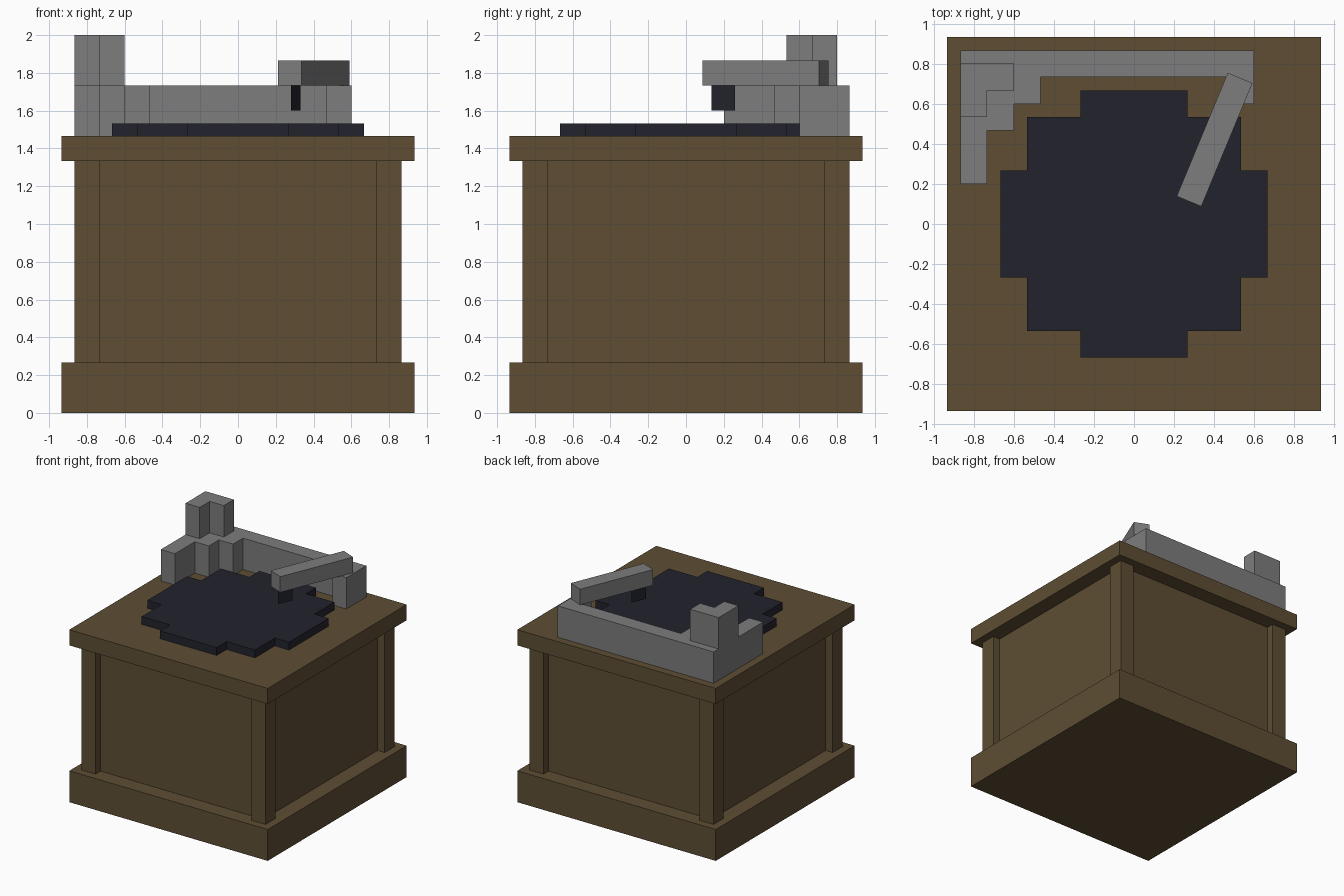
import bpy, bmesh, math
from mathutils import Matrix

if "Cube" in bpy.data.objects:
    bpy.data.objects.remove(bpy.data.objects["Cube"])

U = 1 / 15  # grid unit of the design


def material(name, rgb):
    m = bpy.data.materials.new(name)
    m.diffuse_color = (*rgb, 1)
    m.use_nodes = True
    m.node_tree.nodes["Principled BSDF"].inputs["Base Color"].default_value = m.diffuse_color
    return m


WOOD = material("brown wood", (0.112, 0.076, 0.034))
GREY = material("grey metal", (0.205, 0.205, 0.205))
DARK = material("dark vinyl", (0.016, 0.016, 0.027))


def finish(name, bm, mat):
    bmesh.ops.recalc_face_normals(bm, faces=bm.faces)
    me = bpy.data.meshes.new(name)
    bm.to_mesh(me)
    bm.free()
    me.materials.append(mat)
    ob = bpy.data.objects.new(name, me)
    bpy.context.collection.objects.link(ob)
    return ob


def prism(name, outline, z0, z1, mat):
    """Extrude a flat outline (grid units) from z0 to z1."""
    bm = bmesh.new()
    face = bm.faces.new([bm.verts.new((x * U, y * U, z0 * U)) for x, y in outline])
    top = bmesh.ops.extrude_face_region(bm, geom=[face])["geom"]
    bmesh.ops.translate(bm, vec=(0, 0, (z1 - z0) * U),
                        verts=[v for v in top if isinstance(v, bmesh.types.BMVert)])
    return finish(name, bm, mat)


def rect(x0, x1, y0, y1):
    return [(x0, y0), (x1, y0), (x1, y1), (x0, y1)]


# Cabinet: plinth, recessed body, corner posts and lid
prism("plinth", rect(-14, 14, -14, 14), 0, 4, WOOD)
prism("cabinet_body", rect(-12, 12, -12, 12), 4, 20, WOOD)
for sx in (-1, 1):
    for sy in (-1, 1):
        side = ("left" if sx < 0 else "right") + ("_front" if sy < 0 else "_back")
        prism("corner_post_" + side,
              rect(*sorted((11 * sx, 13 * sx)), *sorted((11 * sy, 13 * sy))), 4, 20, WOOD)
prism("lid", rect(-14, 14, -14, 14), 20, 22, WOOD)

# Stepped record disc, one quarter outline repeated by turning
quarter = [(10, -4), (10, 4), (8, 4), (8, 8), (4, 8)]
disc = []
for i in range(4):
    for x, y in quarter[1:]:
        for _ in range(i):
            x, y = -y, x
        disc.append((x, y))
    # the last step meets the next side
    x, y = 4, 10
    for _ in range(i):
        x, y = -y, x
    disc.append((x, y))
prism("record_disc", disc, 22, 23, DARK)

# Stepped metal bracket along the back left corner
prism("bracket", [(-13, 13), (-13, 3), (-11, 3), (-11, 7), (-9, 7), (-9, 9), (-7, 9),
                  (-7, 11), (7, 11), (7, 9), (9, 9), (9, 13)], 22, 26, GREY)
prism("bracket_tower", [(-13, 12), (-13, 8), (-11, 8), (-11, 10), (-9, 10), (-9, 12)],
      26, 30, GREY)

# Tone arm, swung toward the disc
arm = prism("tone_arm", rect(-1, 1, -5, 5), 26, 28, GREY)
arm.matrix_world = Matrix.Translation((0.402, 0.421, 0)) @ Matrix.Rotation(math.radians(-22.5), 4, "Z")

# Thin needle plate under the arm tip
bm = bmesh.new()
bm.faces.new([bm.verts.new((0, y * U, z * U)) for y, z in rect(-1, 1, 24, 26)])
needle = finish("needle", bm, DARK)
needle.matrix_world = Matrix.Translation((0.306, 0.197, 0)) @ Matrix.Rotation(math.radians(-22.5), 4, "Z")
